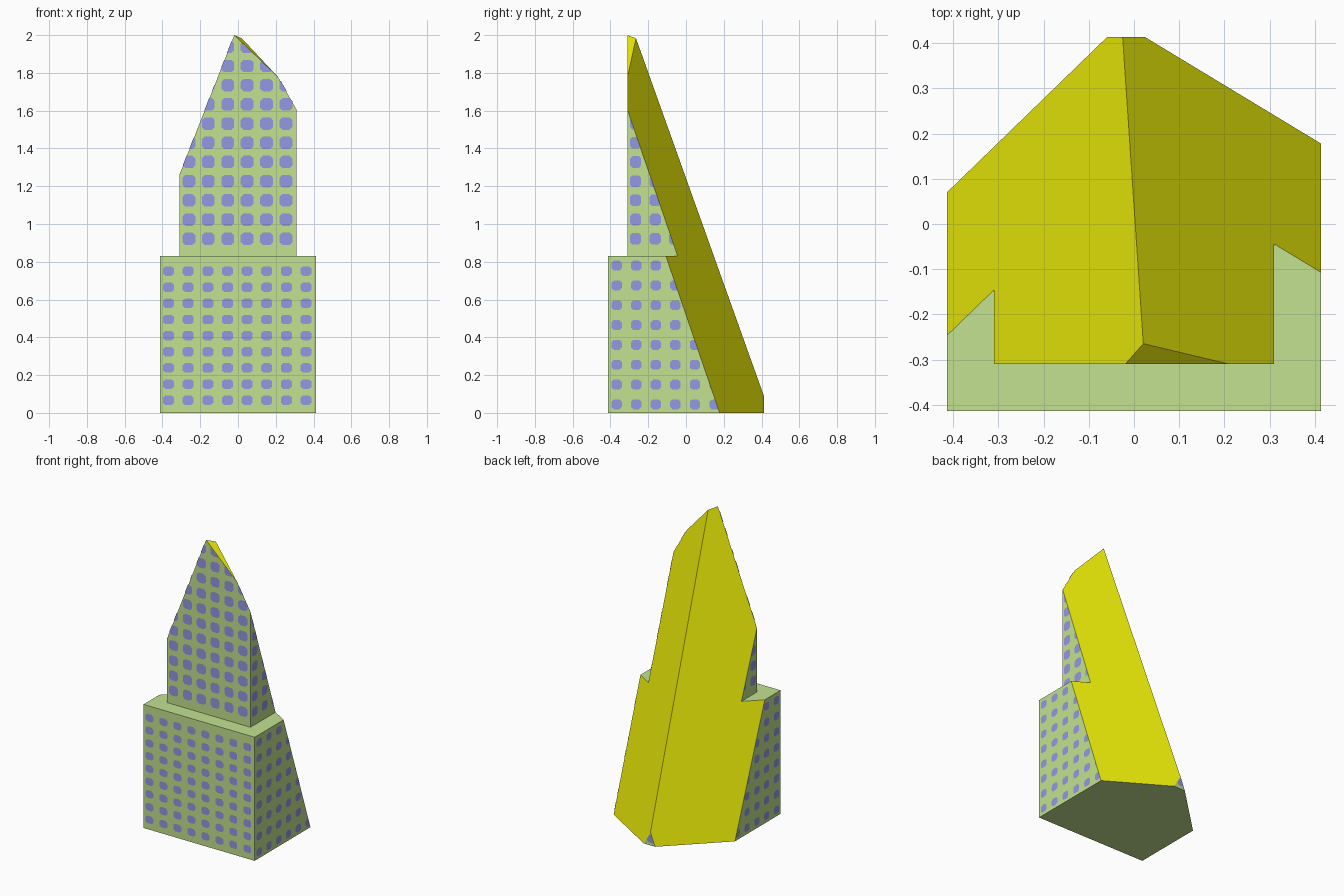
import bpy, bmesh, math
from mathutils import Vector

if "Cube" in bpy.data.objects:
    bpy.data.objects.remove(bpy.data.objects["Cube"])


def srgb(r, g, b):
    lin = lambda c: ((c / 255 + 0.055) / 1.055) ** 2.4
    return (lin(r), lin(g), lin(b), 1.0)


def material(name, rgb):
    m = bpy.data.materials.new(name)
    m.diffuse_color = srgb(*rgb)
    m.use_nodes = True
    m.node_tree.nodes["Principled BSDF"].inputs["Base Color"].default_value = m.diffuse_color
    return m


wall_green = material("wall green", (195, 226, 144))
slope_yellow = material("slope yellow", (230, 230, 8))
window_blue = material("window blue", (148, 152, 226))

BASE, TOWER, STEP = 0.413, 0.31, 0.83
# slanted cuts that slice the stepped tower: (point, outward normal)
facet = [Vector(p) for p in ((-0.02, -0.31, 2.0), (0.018, -0.265, 1.985), (0.212, -0.31, 1.778))]
facet_n = (facet[1] - facet[0]).cross(facet[2] - facet[0])
if facet_n.z < 0:
    facet_n.negate()
CUTS = [
    (Vector((0, 0.428, 0)), Vector((0.605, 1, 0.343))),    # back right slope
    (Vector((0, 0.471, 0)), Vector((-0.97, 1, 0.381))),    # back left slope
    (facet[0], facet_n),                                   # small facet at the peak
]


def slice_mesh(bm, cap):
    for co, no in CUTS:
        res = bmesh.ops.bisect_plane(bm, geom=bm.verts[:] + bm.edges[:] + bm.faces[:], dist=1e-5,
                                     plane_co=co, plane_no=no.normalized(), clear_outer=True)
        if cap:
            edges = [e for e in res["geom_cut"] if isinstance(e, bmesh.types.BMEdge)]
            for f in bmesh.ops.contextual_create(bm, geom=edges)["faces"]:
                f.material_index = 1
    if cap:
        bmesh.ops.recalc_face_normals(bm, faces=bm.faces[:])


def finish(bm, name, mats):
    me = bpy.data.meshes.new(name)
    bm.to_mesh(me)
    bm.free()
    for m in mats:
        me.materials.append(m)
    ob = bpy.data.objects.new(name, me)
    bpy.context.collection.objects.link(ob)


# stepped body: box, inset top, extruded up, then sliced
bm = bmesh.new()
bmesh.ops.create_cube(bm, size=1)
for v in bm.verts:
    v.co = Vector((v.co.x * 2 * BASE, v.co.y * 2 * BASE, (v.co.z + 0.5) * STEP))
bm.normal_update()
top = max(bm.faces, key=lambda f: f.calc_center_median().z)
bmesh.ops.inset_region(bm, faces=[top], thickness=0.1, use_even_offset=True)
for v in top.verts:
    v.co.x = math.copysign(TOWER, v.co.x)
    v.co.y = math.copysign(TOWER, v.co.y)
ext = bmesh.ops.extrude_face_region(bm, geom=[top])
bmesh.ops.translate(bm, vec=(0, 0, 1.8), verts=[g for g in ext["geom"] if isinstance(g, bmesh.types.BMVert)])
if top.is_valid:
    bmesh.ops.delete(bm, geom=[top], context='FACES')
slice_mesh(bm, True)
finish(bm, "stepped_tower", [wall_green, slope_yellow])


# windows: rounded plates in rows and columns on each wall
def windows(bm, origin, across, out, cols, rows, w, h):
    for u0, z0 in ((u, z) for u in cols for z in rows):
        vs = []
        for du, dz in ((-.5, -.28), (-.28, -.5), (.28, -.5), (.5, -.28), (.5, .28), (.28, .5), (-.28, .5), (-.5, .28)):
            p = out * (origin + 0.002) + across * (u0 + du * w)
            vs.append(bm.verts.new((p.x, p.y, z0 + dz * h)))
        f = bm.faces.new(vs)
        f.normal_update()
        if f.normal.dot(out) < 0:
            f.normal_flip()


X, Y = Vector((1, 0, 0)), Vector((0, 1, 0))
series = lambda start, step, n: [start + step * i for i in range(n)]
tower_rows = series(0.922, 0.1016, 11)
bm = bmesh.new()
windows(bm, BASE, X, -Y, series(-0.368, 0.104, 8), series(0.067, 0.0855, 9), 0.058, 0.05)
windows(bm, TOWER, X, -Y, series(-0.26, 0.1028, 6), tower_rows, 0.068, 0.066)
for side in (X, -X):
    windows(bm, BASE, Y, side, series(-0.367, 0.1035, 6), series(0.045, 0.105, 8), 0.054, 0.052)
    windows(bm, TOWER, Y, side, series(-0.267, 0.1035, 4), tower_rows, 0.06, 0.062)
windows(bm, BASE, X, Y, [-0.03], [0.045], 0.058, 0.05)
slice_mesh(bm, False)
finish(bm, "windows", [window_blue])
